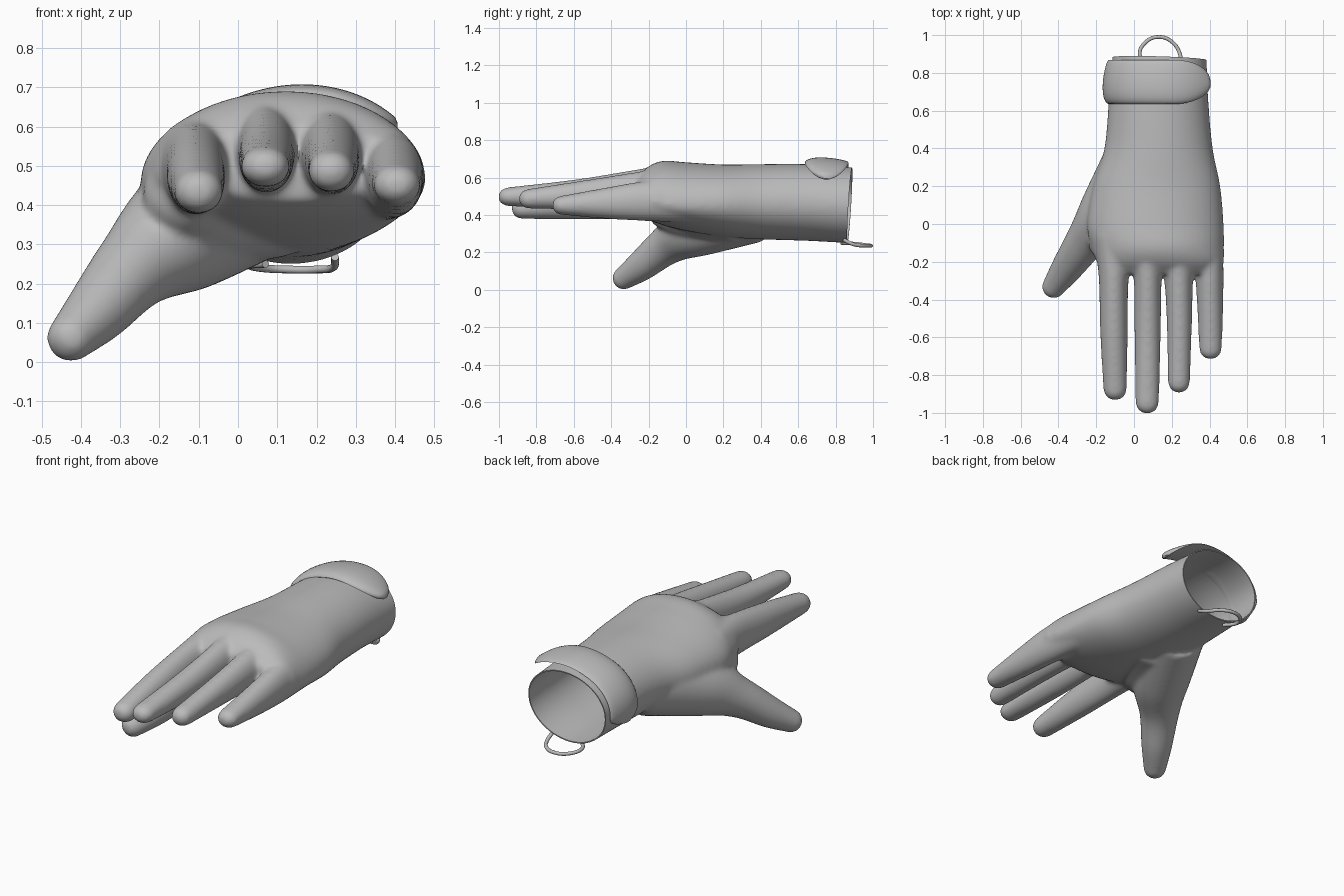
import bpy, bmesh, math
from mathutils import Vector

if "Cube" in bpy.data.objects:
    bpy.data.objects.remove(bpy.data.objects["Cube"])

grey = bpy.data.materials.new("plain_grey")
grey.use_nodes = True
COLOR = (0.5, 0.5, 0.5, 1)
grey.diffuse_color = COLOR
grey.node_tree.nodes["Principled BSDF"].inputs["Base Color"].default_value = COLOR


def activate(ob):
    bpy.ops.object.select_all(action='DESELECT')
    ob.select_set(True)
    bpy.context.view_layer.objects.active = ob


def spline(rows, steps):
    """Smooth interpolation through rows of numbers."""
    out = []
    for i in range(len(rows) - 1):
        p = [rows[max(0, min(len(rows) - 1, i + k))] for k in (-1, 0, 1, 2)]
        for s in range(steps):
            t = s / steps
            out.append([0.5 * (2 * b + (c - a) * t + (2 * a - 5 * b + 4 * c - d) * t * t
                               + (3 * b - a - 3 * c + d) * t ** 3) for a, b, c, d in zip(*p)])
    return out + [list(rows[-1])]


def loft(name, rings):
    """Closed skin over a row of point rings."""
    bm = bmesh.new()
    loops = [[bm.verts.new(p) for p in ring] for ring in rings]
    n = len(loops[0])
    for a, b in zip(loops, loops[1:]):
        for i in range(n):
            j = (i + 1) % n
            bm.faces.new((a[i], a[j], b[j], b[i]))
    bm.faces.new(loops[0])
    bm.faces.new(loops[-1])
    bmesh.ops.recalc_face_normals(bm, faces=bm.faces)
    mesh = bpy.data.meshes.new(name)
    bm.to_mesh(mesh)
    bm.free()
    mesh.materials.append(grey)
    ob = bpy.data.objects.new(name, mesh)
    bpy.context.collection.objects.link(ob)
    return ob


def angles(n):
    return [2 * math.pi * k / n for k in range(n)]


def finger(name, rows):
    """Tapered oval tube with a domed tip; rows are x, y, z, half width, half height."""
    path = [(Vector(r[:3]), r[3], r[4]) for r in spline(rows, 6)]
    end, w, h = path[-1]
    way = (end - path[-2][0]).normalized()
    for k in range(1, 7):
        a = k * math.radians(14)
        blunt = math.cos(a) ** 0.8
        path.append((end + way * w * math.sin(a), w * blunt, h * blunt))
    rings = []
    for i, (p, w, h) in enumerate(path):
        d = path[min(i + 1, len(path) - 1)][0] - path[max(i - 1, 0)][0]
        u = d.cross(Vector((0, 0, 1))).normalized()
        v = u.cross(d).normalized()
        rings.append([p + u * math.cos(a) * w + v * math.sin(a) * h for a in angles(24)])
    return loft(name, rings)


# Palm and wrist: y, centre x, half width, middle z, top z, bottom z
sections = [
    (1.0, 0.135, 0.247, 0.455, 0.65, 0.248),
    (0.87, 0.135, 0.25, 0.455, 0.655, 0.25),
    (0.65, 0.13, 0.264, 0.46, 0.672, 0.262),
    (0.4, 0.13, 0.287, 0.46, 0.672, 0.27),
    (0.2, 0.12, 0.337, 0.46, 0.67, 0.283),
    (0.0, 0.113, 0.362, 0.455, 0.682, 0.315),
    (-0.12, 0.125, 0.352, 0.46, 0.69, 0.345),
    (-0.2, 0.138, 0.335, 0.48, 0.66, 0.375),
    (-0.265, 0.145, 0.28, 0.5, 0.6, 0.415),
]
rings = []
for y, cx, w, mid, top, bot in spline(sections, 6):
    rings.append([(cx + w * math.cos(a), y,
                   mid + math.sin(a) * (top - mid if math.sin(a) > 0 else mid - bot))
                  for a in angles(48)])
glove = loft("glove", rings)

# Thumb, the pad behind it, and fingers
digits = {
    "thumb": [(0.02, 0.36, 0.43, 0.17, 0.18), (-0.14, 0.06, 0.335, 0.155, 0.16),
              (-0.262, -0.1, 0.24, 0.108, 0.108), (-0.357, -0.235, 0.132, 0.084, 0.084),
              (-0.424, -0.33, 0.064, 0.063, 0.063)],
    "thumb_pad": [(0.08, 0.25, 0.42, 0.16, 0.16), (-0.06, 0.02, 0.4, 0.13, 0.13),
                  (-0.13, -0.09, 0.425, 0.11, 0.11)],
    "index_finger": [(-0.1, -0.06, 0.5, 0.12, 0.125), (-0.107, -0.27, 0.49, 0.081, 0.115),
                     (-0.106, -0.58, 0.465, 0.073, 0.09), (-0.1, -0.87, 0.436, 0.063, 0.058)],
    "middle_finger": [(0.06, -0.06, 0.555, 0.1, 0.12), (0.072, -0.27, 0.537, 0.075, 0.105),
                      (0.072, -0.58, 0.512, 0.07, 0.08), (0.07, -0.941, 0.498, 0.063, 0.052)],
    "ring_finger": [(0.22, -0.06, 0.54, 0.1, 0.12), (0.236, -0.27, 0.526, 0.077, 0.103),
                    (0.24, -0.53, 0.508, 0.067, 0.08), (0.238, -0.835, 0.487, 0.059, 0.054)],
    "little_finger": [(0.37, 0.0, 0.475, 0.095, 0.115), (0.396, -0.22, 0.474, 0.078, 0.107),
                      (0.403, -0.42, 0.463, 0.07, 0.085), (0.405, -0.655, 0.452, 0.061, 0.053)],
}
parts = [finger(n, rows) for n, rows in digits.items()]

# Blend everything into one seamless glove
activate(glove)
for ob in parts:
    ob.select_set(True)
bpy.ops.object.join()
remesh = glove.modifiers.new("blend", 'REMESH')
remesh.mode = 'VOXEL'
remesh.voxel_size = 0.009
soften = glove.modifiers.new("soften", 'SMOOTH')
soften.factor = 0.5
soften.iterations = 28
for m in ("blend", "soften"):
    bpy.ops.object.modifier_apply(modifier=m)

# Cut the wrist open and give the cloth a thickness
bm = bmesh.new()
bm.from_mesh(glove.data)
bmesh.ops.bisect_plane(bm, geom=bm.verts[:] + bm.edges[:] + bm.faces[:],
                       plane_co=(0, 0.88, 0.46), plane_no=(0.03, 1, -0.06), clear_outer=True)
bm.to_mesh(glove.data)
bm.free()
glove.data.materials.clear()
glove.data.materials.append(grey)
cloth = glove.modifiers.new("cloth", 'SOLIDIFY')
cloth.thickness = 0.006
cloth.offset = -1
bpy.ops.object.modifier_apply(modifier="cloth")

# Padded wrist strap: hugs the thumb side, lifts off to a free tab on the other
rings = []
STEPS = 60
for i in range(STEPS + 1):
    t = i / STEPS
    th = math.radians(200 - 170 * t)
    start = min(1, t / 0.1 + 0.01)
    end = min(1, (1 - t) / 0.26 + 0.01)
    size = math.sqrt(1 - (1 - start) ** 2) * math.sqrt(1 - (1 - end) ** 2)
    lift = 0.004 + 0.05 * max(0, (t - 0.5) / 0.5) ** 1.5
    thick = 0.034 * min(1, size * 2) * (1 - 0.3 * t)
    ring = []
    for a in angles(24):
        h = lift + thick * max(math.sin(a), 0.3 * math.sin(a)) * (1 - 0.3 * math.cos(a))
        ring.append((0.13 + (0.258 + h) * math.cos(th),
                     0.752 + 0.117 * size * math.cos(a),
                     0.463 + (0.203 + h) * math.sin(th)))
    rings.append(ring)
strap = loft("wrist_strap", rings)

# Hanging loop under the wrist
curve = bpy.data.curves.new("hanging_loop", 'CURVE')
curve.dimensions = '3D'
curve.bevel_depth = 0.01
curve.bevel_resolution = 3
curve.use_fill_caps = True
points = [(0.07, 0.83, 0.25), (0.03, 0.9, 0.247), (0.065, 0.965, 0.239), (0.13, 0.99, 0.236),
          (0.2, 0.965, 0.236), (0.243, 0.9, 0.242), (0.247, 0.84, 0.268)]
sp = curve.splines.new('BEZIER')
sp.bezier_points.add(len(points) - 1)
for bp, co in zip(sp.bezier_points, points):
    bp.co = co
    bp.handle_left_type = bp.handle_right_type = 'AUTO'
curve.materials.append(grey)
loop = bpy.data.objects.new("hanging_loop", curve)
bpy.context.collection.objects.link(loop)
activate(loop)
bpy.ops.object.convert(target='MESH')

for ob in (glove, strap, loop):
    activate(ob)
    bpy.ops.object.shade_smooth_by_angle(angle=math.radians(50))
